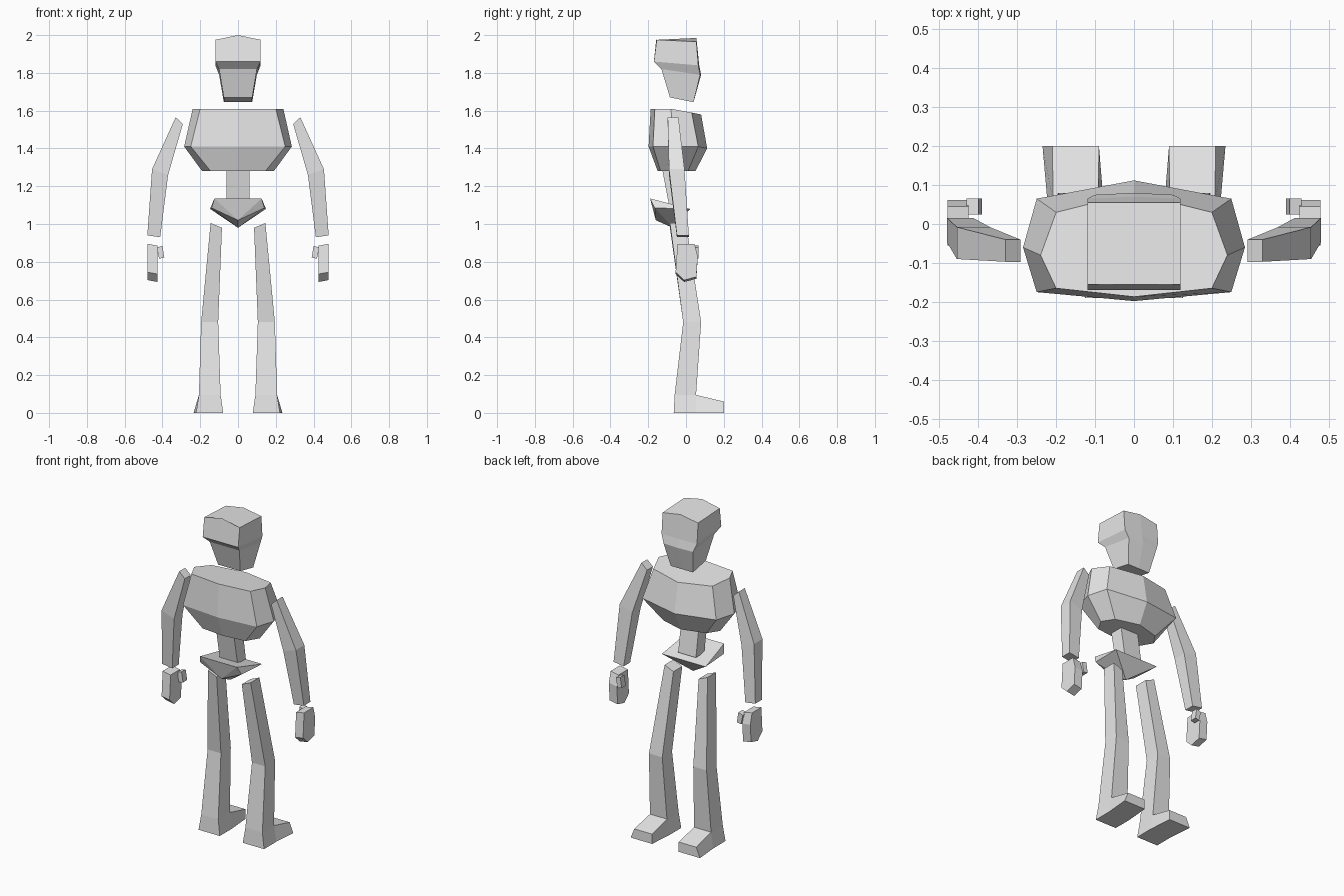
import bpy
import bmesh

if "Cube" in bpy.data.objects:
    bpy.data.objects.remove(bpy.data.objects["Cube"])

grey = bpy.data.materials.new("plain grey")
grey.diffuse_color = (0.8, 0.8, 0.8, 1)
grey.use_nodes = True
grey.node_tree.nodes["Principled BSDF"].inputs["Base Color"].default_value = grey.diffuse_color


def finish(name, bm, mirrored=False):
    """Turn a bmesh into a flat-shaded object, with an optional twin across x."""
    bmesh.ops.recalc_face_normals(bm, faces=bm.faces[:])
    mesh = bpy.data.meshes.new(name)
    bm.to_mesh(mesh)
    bm.free()
    mesh.materials.append(grey)
    obj = bpy.data.objects.new(name, mesh)
    bpy.context.collection.objects.link(obj)
    if mirrored:
        mod = obj.modifiers.new("mirror", 'MIRROR')
        mod.use_mirror_merge = False
    return obj


def loft(rings):
    """Skin a stack of closed rings and cap both ends."""
    bm = bmesh.new()
    rows = [[bm.verts.new(p) for p in ring] for ring in rings]
    n = len(rows[0])
    for a, b in zip(rows, rows[1:]):
        for i in range(n):
            j = (i + 1) % n
            bm.faces.new((a[i], a[j], b[j], b[i]))
    bm.faces.new(rows[0])
    bm.faces.new(rows[-1])
    return bm


def both(half):
    """Complete a half ring whose first and last points lie on x = 0."""
    return half + [(-x, y, z) for x, y, z in half[-2:0:-1]]


def box_ring(x_in, z_in, x_out, z_out, y0, y1):
    return [(x_out, y0, z_out), (x_in, y0, z_in), (x_in, y1, z_in), (x_out, y1, z_out)]


# Head: brow block stepping in to a narrow jaw
head = [
    [(0, -.155, 2.0), (.12, -.155, 1.975), (.12, .055, 1.965), (0, .055, 1.985)],
    [(0, -.17, 1.86), (.12, -.17, 1.86), (.12, .065, 1.84), (0, .07, 1.84)],
    [(0, -.13, 1.82), (.1, -.13, 1.82), (.1, .075, 1.79), (0, .08, 1.79)],
    [(0, -.085, 1.67), (.075, -.085, 1.67), (.075, .04, 1.645), (0, .04, 1.645)],
]
finish("head", loft([both(r) for r in head]))

# Chest: eight-sided, widest in the middle
chest = [
    [(0, -.187, 1.61), (.2, -.165, 1.61), (.24, -.08, 1.61), (.2, .03, 1.59), (0, .08, 1.58)],
    [(0, -.198, 1.41), (.25, -.175, 1.41), (.285, -.06, 1.41), (.25, .065, 1.41), (0, .112, 1.4)],
    [(0, -.15, 1.28), (.145, -.135, 1.28), (.19, -.06, 1.28), (.145, .01, 1.28), (0, .05, 1.28)],
]
finish("chest", loft([both(r) for r in chest]))

# Spine
finish("spine", loft([box_ring(-.06, 1.285, .06, 1.285, -.125, -.04),
                      box_ring(-.06, 1.1, .06, 1.1, -.09, -.01)]))

# Pelvis: wedge with a keel underneath
bm = bmesh.new()
for x, y, z in [(.125, -.19, 1.135), (.14, -.165, 1.085), (.148, .022, 1.08)]:
    bm.verts.new((x, y, z))
    bm.verts.new((-x, y, z))
bm.verts.new((0, -.16, 1.02))
bm.verts.new((0, -.07, .98))
bmesh.ops.convex_hull(bm, input=bm.verts[:])
bmesh.ops.dissolve_limit(bm, angle_limit=.03, verts=bm.verts[:], edges=bm.edges[:])
finish("pelvis", bm)

# Legs: thigh, shin and heel, with the toe drawn forward from the ankle
bm = loft([
    box_ring(.085, .98, .145, 1.005, -.085, 0),
    box_ring(.105, .48, .195, .48, -.015, .08),
    box_ring(.092, .095, .207, .095, -.06, .053),
    box_ring(.078, 0, .222, 0, -.065, .053),
])
ankle_front = next(f for f in bm.faces
                   if all(abs(v.co.y - .053) < 1e-4 for v in f.verts))
toe = bmesh.ops.extrude_face_region(bm, geom=[ankle_front])
for v in [g for g in toe["geom"] if isinstance(g, bmesh.types.BMVert)]:
    sole = v.co.z < .01
    outer = v.co.x > .15
    v.co = ((.235 if sole else .21) if outer else .09, .2, 0 if sole else .06)
if ankle_front.is_valid:
    bmesh.ops.delete(bm, geom=[ankle_front], context='FACES_ONLY')
finish("leg", bm, True)

# Arms: shoulder, elbow, wrist
finish("arm", loft([
    box_ring(.292, 1.53, .33, 1.565, -.097, -.04),
    box_ring(.37, 1.26, .455, 1.29, -.09, -.008),
    box_ring(.412, .93, .48, .94, -.048, .015),
]), True)

# Hands: flat mitt with a bevelled fingertip edge
finish("hand", loft([
    [(x, y, z + dz) for y, z in
     [(-.045, .895), (.045, .895), (.062, .83), (.055, .72), (-.01, .703), (-.055, .745)]]
    for x, dz in [(.425, -.01), (.479, 0)]
]), True)

# Thumbs
finish("thumb", loft([
    box_ring(.4, .885, .43, .875, .025, .065),
    box_ring(.39, .822, .418, .817, .025, .065),
]), True)
